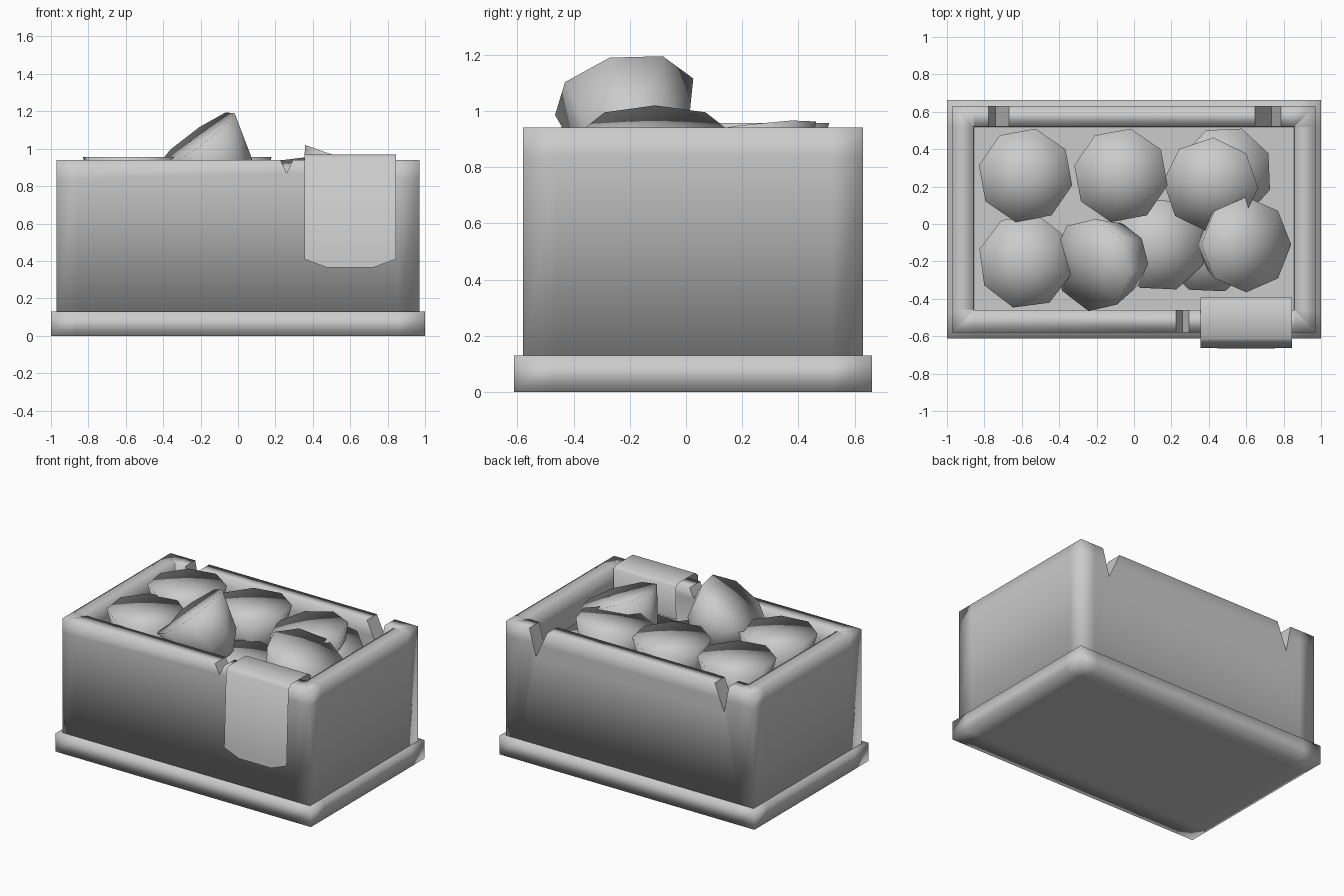
import bpy, bmesh, math
from mathutils import Vector, Matrix

if "Cube" in bpy.data.objects:
    bpy.data.objects.remove(bpy.data.objects["Cube"])


def finish(name, bm, smooth=True):
    bmesh.ops.recalc_face_normals(bm, faces=bm.faces[:])
    me = bpy.data.meshes.new(name)
    bm.to_mesh(me)
    bm.free()
    ob = bpy.data.objects.new(name, me)
    bpy.context.collection.objects.link(ob)
    for p in me.polygons:
        p.use_smooth = smooth
    return ob


def loft(bm, rings):
    """Skin closed rings of points and cap both ends."""
    vs = [[bm.verts.new(p) for p in r] for r in rings]
    n = len(vs[0])
    for a, b in zip(vs, vs[1:]):
        for i in range(n):
            bm.faces.new((a[i], a[(i + 1) % n], b[(i + 1) % n], b[i]))
    bm.faces.new(vs[0])
    bm.faces.new(vs[-1])


def cut_loops(bm, cuts):
    """Support loops that keep smooth shading close to the edges."""
    for axis, val in cuts:
        co, no = [0, 0, 0], [0, 0, 0]
        co[axis], no[axis] = val, 1
        bmesh.ops.bisect_plane(bm, geom=bm.verts[:] + bm.edges[:] + bm.faces[:],
                               plane_co=co, plane_no=no)


def rect(x0, x1, y0, y1, z):
    return [(x0, y0, z), (x1, y0, z), (x1, y1, z), (x0, y1, z)]


# plinth
bm = bmesh.new()
loft(bm, [rect(-1, 1, -.612, .662, 0), rect(-1, 1, -.612, .662, .13)])
cut_loops(bm, [(0, -.86), (0, .86), (1, -.47), (1, .52)])
finish("base_plinth", bm)

# open box with thick walls
bm = bmesh.new()
loft(bm, [rect(-.97, .97, -.58, .63, .1), rect(-.97, .97, -.58, .63, .94),
          rect(-.857, .857, -.46, .52, .94), rect(-.857, .857, -.46, .52, .16)])
cut_loops(bm, [(0, -.855), (0, .855), (1, -.458), (1, .518), (2, .84)])
box = finish("box_walls", bm)

# V-shaped cracks in the rim: x, y from, y to, half width, depth, lean
bm = bmesh.new()
for x, y0, y1, w, depth, lean in [(-.72, .45, .7, .055, .19, -.02),
                                  (.715, .45, .7, .07, .19, .02),
                                  (.26, -.65, -.4, .04, .07, 0)]:
    loft(bm, [[(x - 1.1 * w, y, .96), (x + 1.1 * w, y, .96),
               (x + lean, y, .94 - depth)] for y in (y0, y1)])
cutter = finish("crack_cutter", bm, False)
cutter.hide_render = True
cutter.hide_viewport = True
mod = box.modifiers.new("cracks", 'BOOLEAN')
mod.object = cutter
mod.operation = 'DIFFERENCE'
mod.solver = 'EXACT'

# cloth tab folded over the front rim (thin sheet)
bm = bmesh.new()
profile = [(-.40, .72, 0), (-.392, .95, 0), (-.42, .97, 0), (-.61, .97, 0),
           (-.64, .945, 0), (-.662, .41, 0), (-.665, .365, .12)]
rows = [[bm.verts.new((x, y, z)) for x in (.355 + i, .845 - i)] for y, z, i in profile]
for a, b in zip(rows, rows[1:]):
    bm.faces.new((a[0], a[1], b[1], b[0]))
tab = finish("hanging_tab", bm)


# eight-sided rounded pieces with flat tops
def piece(name, top, normal, spin=22.5):
    bm = bmesh.new()
    rings = []
    for r, z in [(.085, -.37), (.185, -.26), (.255, 0)]:
        rings.append([(r * math.cos(i * math.pi / 4), r * math.sin(i * math.pi / 4), z)
                      for i in range(8)])
    loft(bm, rings)
    bm.faces.ensure_lookup_table()
    bmesh.ops.poke(bm, faces=[bm.faces[-1]])
    rot = Vector(normal).to_track_quat('Z', 'Y').to_matrix().to_4x4()
    bm.transform(Matrix.Translation(top) @ rot @ Matrix.Rotation(math.radians(spin), 4, 'Z'))
    return finish(name, bm)


pieces = [
    ((-.58, .26, .957), (0, 0, 1), 33),
    ((-.07, .26, .957), (0, 0, 1), 33),
    ((-.58, -.20, .957), (0, 0, 1), 30),
    ((-.225, -.22, 1.05), (-.58, -.17, .8), 20),
    ((.41, .21, .93), (-.08, -.12, .98), 30),
    ((.60, -.11, .935), (.33, 0, .94), 0),
    ((.14, -.11, .78), (.1, 0, 1), 20),
    ((.49, .27, .86), (.15, 0, 1), 25),
    ((.40, -.12, .74), (0, 0, 1), 20),
]
for i, (top, normal, spin) in enumerate(pieces):
    piece(f"piece_{i + 1}", top, normal, spin)
